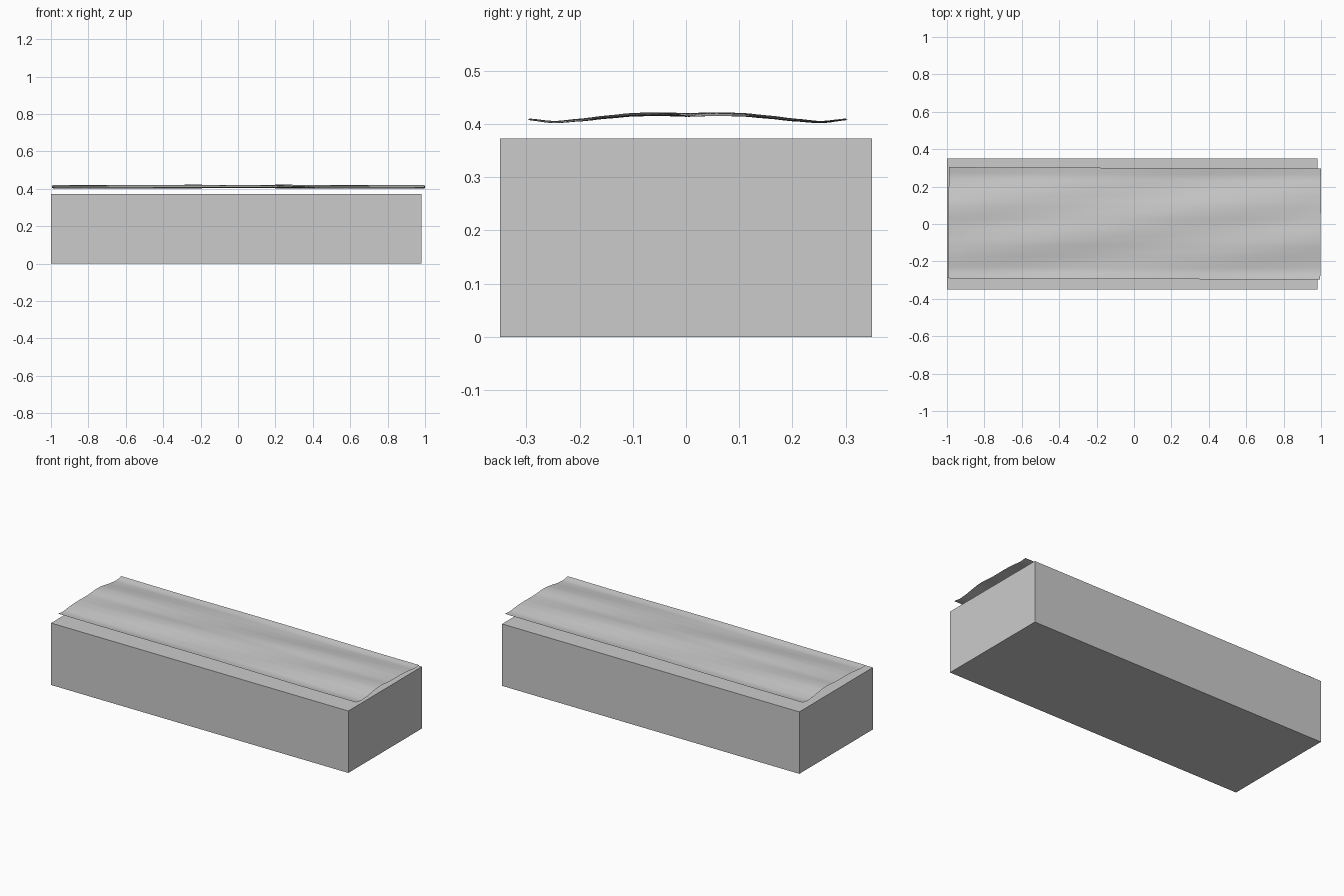
import bpy, bmesh, math

if "Cube" in bpy.data.objects:
    bpy.data.objects.remove(bpy.data.objects["Cube"])

# Solid base block
bpy.ops.mesh.primitive_cube_add(size=1, location=(-0.01, 0, 0.1865))
base = bpy.context.object
base.name = "base_block"
base.scale = (1.98, 0.70, 0.373)

# Average cross-section of the cloth: half width -> height
PROFILE = [(0, 0.417), (0.05, 0.4185), (0.1, 0.4175), (0.15, 0.413),
           (0.2, 0.4075), (0.25, 0.4033), (0.3, 0.409)]


def section(y):
    y = min(abs(y), 0.2999)
    i = int(y / 0.05)
    (y0, z0), (y1, z1) = PROFILE[i], PROFILE[i + 1]
    t = (y - y0) / (y1 - y0)
    t = t * t * (3 - 2 * t) * 0.5 + t * 0.5
    return z0 + (z1 - z0) * t


# Thin rippled sheet floating just above the block
NX, NY = 60, 36
bm = bmesh.new()
rows = []
for i in range(NX + 1):
    u = -0.995 + 1.99 * i / NX
    row = []
    for j in range(NY + 1):
        v = -0.297 + 0.594 * j / NY
        fade = 1 - 0.6 * (v / 0.3) ** 2
        ripple = 0.0035 * fade * math.cos(22 * v - 4.5 * u)
        x = u + 0.003 + 0.008 * v
        y = v + 0.003 - 0.004 * u
        row.append(bm.verts.new((x, y, section(v) + ripple)))
    rows.append(row)
for a, b in zip(rows, rows[1:]):
    for j in range(NY):
        bm.faces.new((a[j], b[j], b[j + 1], a[j + 1]))
for f in bm.faces:
    f.smooth = True
mesh = bpy.data.meshes.new("cloth_sheet")
bm.to_mesh(mesh)
bm.free()
sheet = bpy.data.objects.new("cloth_sheet", mesh)
bpy.context.collection.objects.link(sheet)
